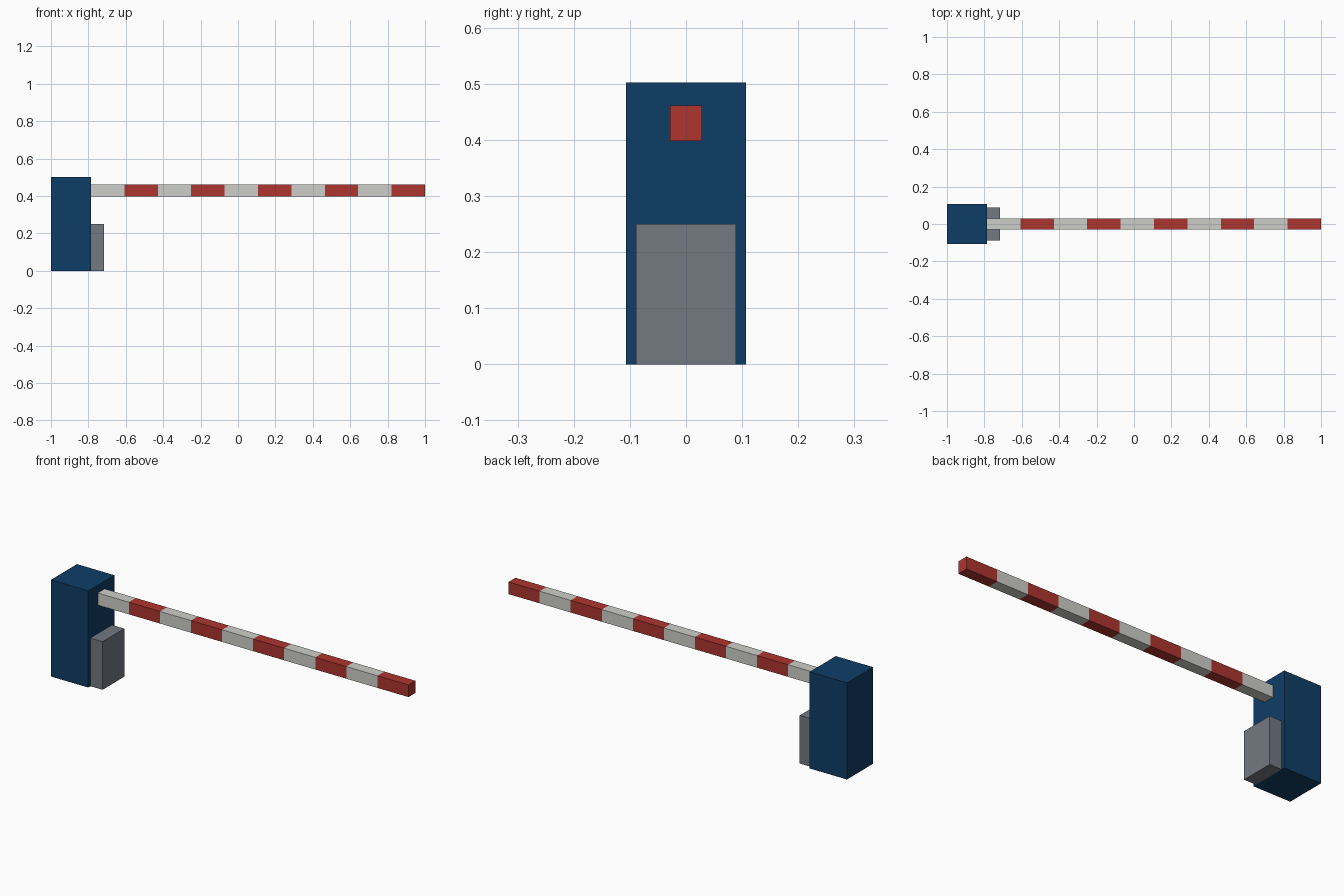
import bpy
import bmesh

if "Cube" in bpy.data.objects:
    bpy.data.objects.remove(bpy.data.objects["Cube"])


def srgb(r, g, b):
    lin = [c / 255 / 12.92 if c < 11 else ((c / 255 + 0.055) / 1.055) ** 2.4 for c in (r, g, b)]
    return (*lin, 1.0)


def material(name, rgb):
    m = bpy.data.materials.new(name)
    m.diffuse_color = srgb(*rgb)
    m.use_nodes = True
    m.node_tree.nodes["Principled BSDF"].inputs["Base Color"].default_value = m.diffuse_color
    return m


blue = material("navy blue", (15, 61, 102))
grey = material("steel grey", (115, 121, 129))
white = material("off white", (206, 206, 201))
red = material("signal red", (174, 53, 47))


def box(name, x0, x1, half_y, z0, z1, mats, slices=1):
    """Box along x, cut into equal slices that alternate between the materials."""
    bm = bmesh.new()
    rings = []
    for i in range(slices + 1):
        x = x0 + (x1 - x0) * i / slices
        rings.append([bm.verts.new((x, y, z)) for y, z in
                      ((-half_y, z0), (half_y, z0), (half_y, z1), (-half_y, z1))])
    for i in range(slices):
        for j in range(4):
            k = (j + 1) % 4
            f = bm.faces.new((rings[i][j], rings[i][k], rings[i + 1][k], rings[i + 1][j]))
            f.material_index = i % len(mats)
    bm.faces.new(rings[0])
    bm.faces.new(rings[-1]).material_index = (slices - 1) % len(mats)
    bmesh.ops.recalc_face_normals(bm, faces=bm.faces)
    mesh = bpy.data.meshes.new(name)
    bm.to_mesh(mesh)
    bm.free()
    for m in mats:
        mesh.materials.append(m)
    obj = bpy.data.objects.new(name, mesh)
    bpy.context.collection.objects.link(obj)
    return obj


SIDE = -0.786  # cabinet face that carries the arm

# Upright cabinet
box("cabinet", -1.0, SIDE, 0.107, 0.0, 0.502, [blue])
# Low service box against the cabinet
box("service_box", SIDE, -0.716, 0.089, 0.0, 0.25, [grey])
# Striped barrier arm
box("barrier_arm", SIDE, 1.0, 0.0285, 0.398, 0.461, [white, red], slices=10)
